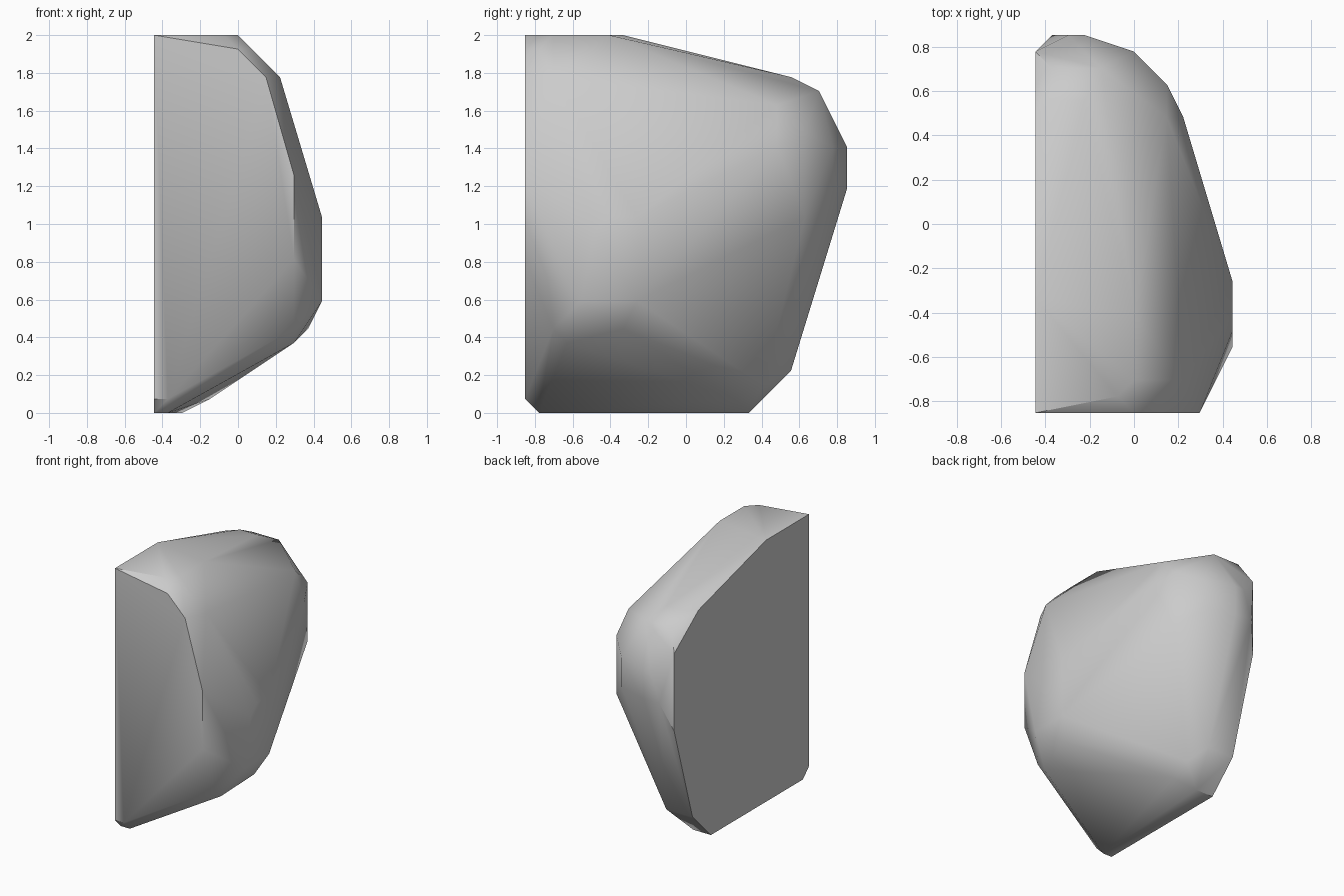
import bpy
import bmesh
import math
from mathutils import Vector

default_cube = bpy.data.objects.get("Cube")
if default_cube:
    bpy.data.objects.remove(default_cube, do_unlink=True)

# The rock is laid out on a coarse grid of whole steps
STEPS = Vector((12, 23, 27))
UNIT = 2 / STEPS.z


def grid_point(x, y, z):
    """Turn grid steps into a position centred on x and y, standing on z = 0."""
    return Vector((x - STEPS.x / 2, y - STEPS.y / 2, z)) * UNIT


# Flat cut across the front, as (x, z)
front_cut = [(0, 27), (6, 26), (8, 24), (10, 17), (10, 11), (1, 1), (0, 1)]

# Flat cut along the side, as (y, z)
side_cut = [(7, 27), (18, 24), (22, 21), (22, 13), (19, 3), (16, 0), (1, 0)]

# Rounded natural surface, as (x, y, z)
crown = [(5, 1, 27), (6, 2, 27), (6, 6, 27), (7, 1, 26), (9, 2, 24)]
shoulder = [(1, 19, 24), (3, 19, 24), (1, 21, 23), (4, 21, 23), (6, 20, 22),
            (8, 18, 22), (9, 18, 19), (8, 20, 20), (8, 20, 14)]
back = [(6, 22, 19), (6, 22, 16), (1, 23, 16), (2, 23, 19), (3, 23, 19), (3, 23, 16)]
bulge = [(12, 4, 8), (12, 8, 8), (12, 8, 14), (12, 6, 14), (12, 5, 13),
         (11, 7, 6), (10, 3, 5), (10, 2, 6)]
base = [(1, 1, 0), (2, 16, 0), (4, 15, 1), (4, 17, 2), (3, 19, 3)]

corners = [(x, 0, z) for x, z in front_cut]
corners += [(0, y, z) for y, z in side_cut]
corners += crown + shoulder + back + bulge + base


def stone_material():
    material = bpy.data.materials.new("grey stone")
    colour = (0.6, 0.6, 0.6, 1)
    material.diffuse_color = colour
    material.use_nodes = True
    shader = material.node_tree.nodes["Principled BSDF"]
    shader.inputs["Base Color"].default_value = colour
    return material


# Wrap the corners in a convex skin and merge coplanar faces
bm = bmesh.new()
for corner in corners:
    bm.verts.new(grid_point(*corner))
bmesh.ops.convex_hull(bm, input=bm.verts[:], use_existing_faces=False)
loose = [vert for vert in bm.verts if not vert.link_faces]
bmesh.ops.delete(bm, geom=loose, context="VERTS")
bmesh.ops.dissolve_limit(bm, angle_limit=math.radians(1),
                         verts=bm.verts[:], edges=bm.edges[:])
bmesh.ops.recalc_face_normals(bm, faces=bm.faces[:])

mesh = bpy.data.meshes.new("rock_half")
bm.to_mesh(mesh)
bm.free()
mesh.materials.append(stone_material())

rock = bpy.data.objects.new("rock_half", mesh)
bpy.context.collection.objects.link(rock)

# Soft natural surface with crisp cut edges
bpy.ops.object.select_all(action="DESELECT")
rock.select_set(True)
bpy.context.view_layer.objects.active = rock
bpy.ops.object.shade_smooth_by_angle(angle=math.radians(40))
